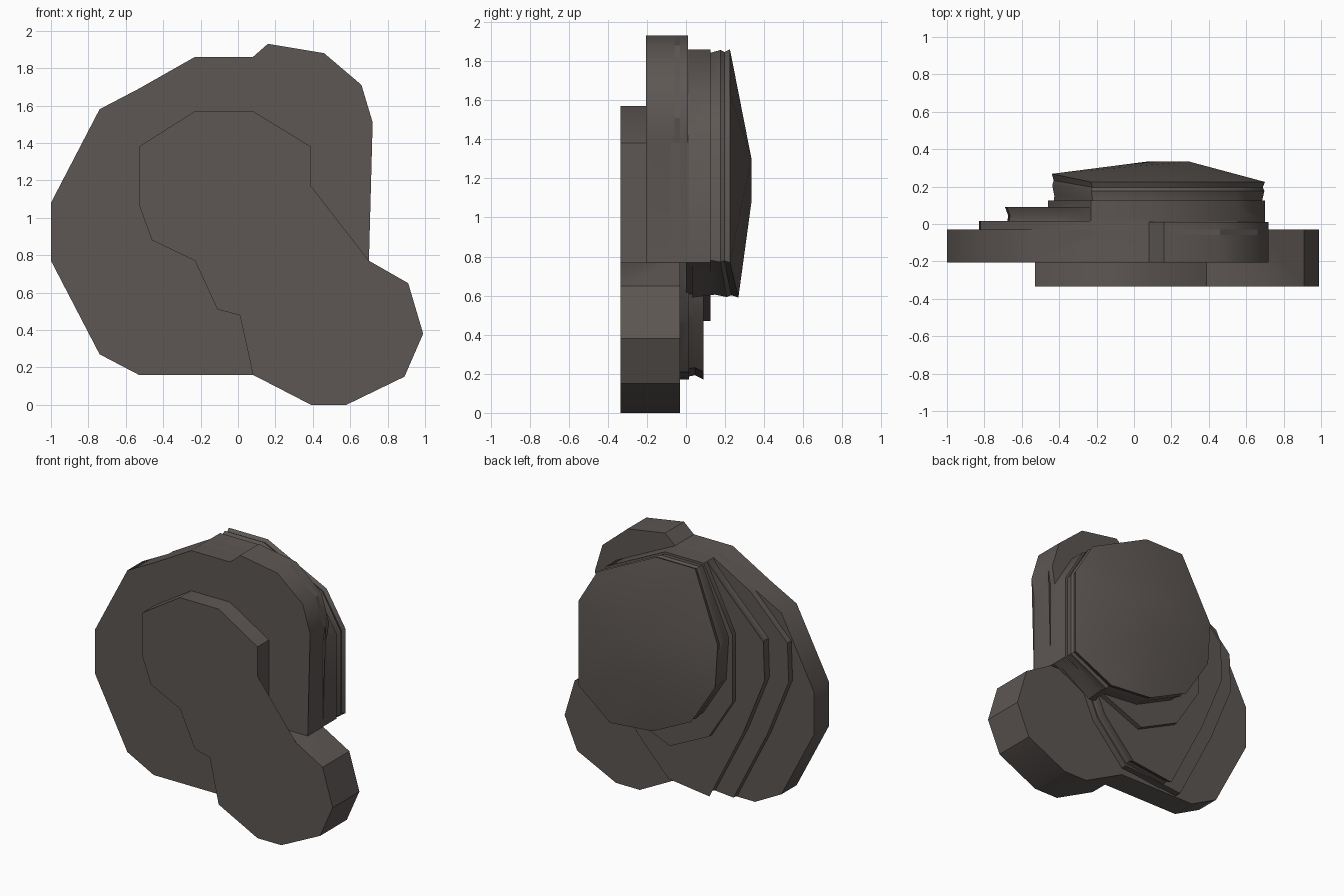
import bpy, bmesh, math

if "Cube" in bpy.data.objects:
    bpy.data.objects.remove(bpy.data.objects["Cube"])

stone = bpy.data.materials.new("dark_stone")
stone.diffuse_color = (0.11, 0.095, 0.088, 1)
stone.use_nodes = True
stone.node_tree.nodes["Principled BSDF"].inputs["Base Color"].default_value = stone.diffuse_color


def slab(name, outline, front, backs, pinch=(), peaks=None):
    """Prism along y from an (x, z) outline, with optional pinched rings and two summits."""
    n = len(outline)
    if not isinstance(backs, list):
        backs = [backs] * n
    cx = sum(p[0] for p in outline) / n
    cz = sum(p[1] for p in outline) / n
    bm = bmesh.new()
    rings = []
    for t, s in [(0, 1), *pinch, (1, 1)]:
        rings.append([bm.verts.new((cx + (x - cx) * s, front + (b - front) * t,
                                    cz + (z - cz) * s))
                      for (x, z), b in zip(outline, backs)])
    for a, b in zip(rings, rings[1:]):
        for i in range(n):
            j = (i + 1) % n
            bm.faces.new((a[i], a[j], b[j], b[i]))
    bm.faces.new(rings[0])
    rim = rings[-1]
    if peaks:
        p, q = [bm.verts.new(v) for v in peaks]
        for i in range(n):
            bm.faces.new((rim[i], rim[(i + 1) % n], p if i < n // 2 else q))
        bm.faces.new((rim[n // 2], q, p))
        bm.faces.new((rim[0], p, q))
    else:
        bm.faces.new(rim)
    bmesh.ops.triangulate(bm, faces=[f for f in bm.faces if len(f.verts) > 4])
    bmesh.ops.recalc_face_normals(bm, faces=bm.faces)
    me = bpy.data.meshes.new(name)
    bm.to_mesh(me)
    bm.free()
    ob = bpy.data.objects.new(name, me)
    bpy.context.collection.objects.link(ob)
    me.materials.append(stone)
    return ob


def shift(points, dx, dz=0):
    return [(x + dx, z + dz) for x, z in points]


# Edges that several layers have in common
right_top = [(.7, .77), (.7, 1.38), (.55, 1.63), (.08, 1.86), (-.23, 1.86)]
corner = [(.08, 1.86), (.16, 1.93), (.46, 1.88), (.66, 1.71), (.72, 1.51), (.7, 1.38)]
step_left = [(-.53, 1.69), (-.82, 1.4), (-.83, 1.12), (-.66, .7), (-.39, .17)]
step_right = [(.08, .21), (.33, .48), (.46, .77)]
cap_low = [(-.42, 1.07), (-.23, .77), (.08, .62)]

# Broad main slab
main_left = [(.08, .16), (-.53, .16), (-.74, .27), (-1, .77), (-1, 1.08),
             (-.74, 1.58), (-.53, 1.69), (-.23, 1.86)]
main = slab("layered_rock", main_left + corner + [(.7, .77)], -.205, -.03)

# Front plate with the round lower lobe
lobe = [(.39, .77), (.7, .77), (.91, .65), (.99, .38), (.89, .15), (.58, 0),
        (.39, 0), (.08, .16), (.08, .46)]
plate = [(-.11, .51), (-.23, .77), (-.46, .88), (-.53, 1.07), (-.53, 1.38),
         (-.23, 1.57), (.08, 1.57), (.39, 1.38)]
front_plate = slab("front_plate", lobe + plate, -.335, -.03)

# Raised upper corner
bump = slab("corner_bump", corner + [(.08, 1.38)], -.06, .01)

# Stepped strata behind the main slab
lower = slab("lower_stratum", right_top + step_left + step_right, -.08, .015)
middle = slab("middle_stratum", right_top + shift(step_left, .14) + step_right,
              -.06, .09, [(.7, .975)])
upper = slab("upper_stratum", right_top + [(-.46, 1.4)] + shift(cap_low, -.04, -.15)
             + [(.36, .6)], 0, .125)

# Domed back cap with two low summits
rim = right_top + [(-.44, 1.38)] + cap_low + [(.42, .59)]
cap = slab("back_cap", rim, .03, [.225] * 5 + [.268] * 5,
           [(.5, .975), (.75, .995), (.85, .98)],
           [(.29, .335, 1.3), (.08, .335, 1.08)])

# Fuse the layers into one rock
parts = [front_plate, bump, lower, middle, upper, cap]
for part in parts:
    part.hide_render = True
    m = main.modifiers.new(part.name, 'BOOLEAN')
    m.operation, m.solver, m.object = 'UNION', 'EXACT', part
bpy.context.view_layer.update()
fused = bpy.data.meshes.new_from_object(
    main.evaluated_get(bpy.context.evaluated_depsgraph_get()))
main.modifiers.clear()
main.data = fused
for part in parts:
    bpy.data.objects.remove(part)

bpy.ops.object.select_all(action='DESELECT')
main.select_set(True)
bpy.context.view_layer.objects.active = main
bpy.ops.object.shade_smooth_by_angle(angle=math.radians(35))
